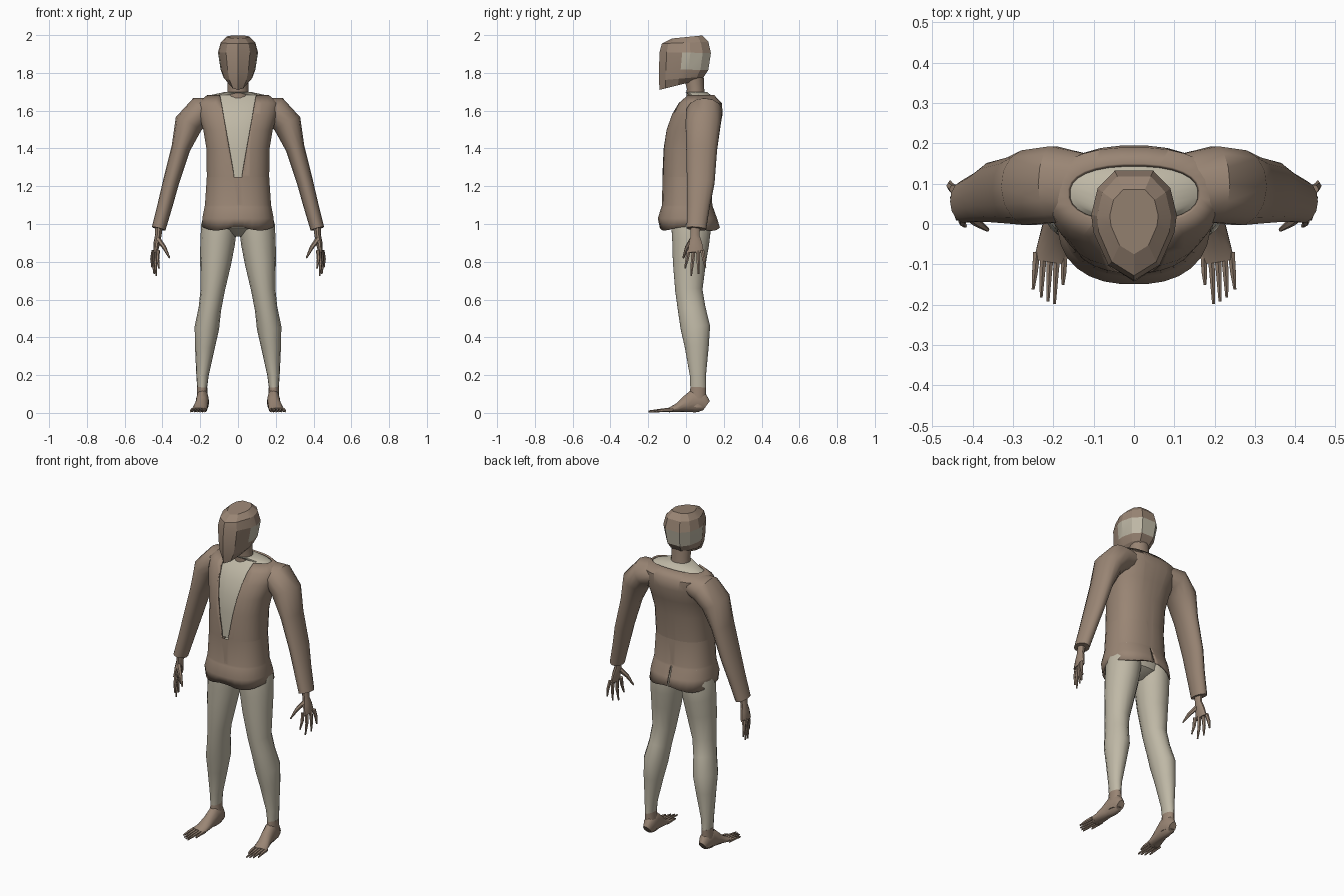
import bpy, bmesh, math
from mathutils import Vector

cube = bpy.data.objects.get("Cube")
if cube:
    bpy.data.objects.remove(cube, do_unlink=True)


def material(name, rgb):
    m = bpy.data.materials.new(name)
    m.use_nodes = True
    m.diffuse_color = (*rgb, 1)
    bsdf = m.node_tree.nodes["Principled BSDF"]
    bsdf.inputs["Base Color"].default_value = (*rgb, 1)
    bsdf.inputs["Roughness"].default_value = 0.8
    return m


BROWN = material("warm brown", (0.32, 0.235, 0.175))
CREAM = material("pale cream", (0.52, 0.48, 0.38))


def loft(rings, caps=True):
    """Skin a list of equally long point rings."""
    bm = bmesh.new()
    rows = [[bm.verts.new(p) for p in ring] for ring in rings]
    n = len(rows[0])
    for a, b in zip(rows, rows[1:]):
        for i in range(n):
            j = (i + 1) % n
            bm.faces.new((a[i], a[j], b[j], b[i]))
    if caps:
        bm.faces.new(rows[0])
        bm.faces.new(rows[-1])
    bmesh.ops.recalc_face_normals(bm, faces=bm.faces)
    return bm


def finish(bm, name, mats, mirror=False, angle=40):
    me = bpy.data.meshes.new(name)
    bm.to_mesh(me)
    bm.free()
    for m in mats:
        me.materials.append(m)
    me.shade_smooth()
    me.set_sharp_from_angle(angle=math.radians(angle))
    ob = bpy.data.objects.new(name, me)
    bpy.context.collection.objects.link(ob)
    if mirror:
        ob.modifiers.new("Mirror", "MIRROR").use_mirror_merge = False
    return ob


def tube(name, path, mat, ref=(0, 1, 0), sides=14, mirror=True):
    """Path rows are x, y, z, radius across, radius along ref."""
    pts = [Vector(p[:3]) for p in path]
    rings = []
    for k, p in enumerate(path):
        t = (pts[min(k + 1, len(pts) - 1)] - pts[max(k - 1, 0)]).normalized()
        b = Vector(ref)
        b = (b - t * b.dot(t)).normalized()
        a = t.cross(b)
        angles = [math.tau * i / sides for i in range(sides)]
        rings.append([pts[k] + a * p[3] * math.cos(u) + b * p[4] * math.sin(u) for u in angles])
    return finish(loft(rings), name, [mat], mirror)


def body_ring(z, front, back, rx, inset=0, sides=28, power=0.85):
    """Horizontal rounded section between a front and a back depth."""
    ring = []
    for i in range(sides):
        u = math.tau * (i + 0.5) / sides
        c, s = math.cos(u), math.sin(u)
        x = math.copysign(abs(c) ** power, c) * (rx - inset)
        y = math.copysign(abs(s) ** power, s) * ((back - front) / 2 - inset)
        ring.append((x, (front + back) / 2 + y, z))
    return ring


def cut_opening(bm, planes, inside):
    """Slice along planes, then remove the faces that lie inside."""
    for co, no in planes:
        geom = bm.verts[:] + bm.edges[:] + bm.faces[:]
        bmesh.ops.bisect_plane(bm, geom=geom, plane_co=co, plane_no=no)
    doomed = [f for f in bm.faces if inside(f.calc_center_median())]
    bmesh.ops.delete(bm, geom=doomed, context="FACES")


# Jacket body: height, front, back, half width
torso = [(0.975, -0.14, 0.18, 0.19), (1.03, -0.15, 0.165, 0.19), (1.1, -0.128, 0.14, 0.176),
         (1.25, -0.125, 0.135, 0.166), (1.4, -0.122, 0.147, 0.168), (1.5, -0.108, 0.17, 0.185),
         (1.58, -0.08, 0.195, 0.21), (1.64, -0.045, 0.19, 0.215), (1.682, 0.0, 0.15, 0.165)]
bm = loft([body_ring(*row) for row in torso], caps=False)
for v in bm.verts:
    if v.co.z < 1:
        v.co.z += 0.01 * math.cos(4 * math.atan2(v.co.y, v.co.x))

# Neckline opening and back vent
slope = 0.175
v_half = lambda z: 0.02 + slope * (z - 1.25)
cut_opening(bm, [((0.02, 0, 1.25), (1, 0, -slope)), ((-0.02, 0, 1.25), (-1, 0, -slope)),
                 ((0, 0, 1.25), (0, 0, 1))],
            lambda c: c.y < 0.06 and c.z > 1.25 and abs(c.x) < v_half(c.z))
cut_opening(bm, [((0.006, 0, 0), (1, 0, 0)), ((-0.006, 0, 0), (1, 0, 0)), ((0, 0, 1.09), (0, 0, 1))],
            lambda c: c.y > 0.06 and c.z < 1.09 and abs(c.x) < 0.006)
jacket = finish(bm, "jacket_body", [BROWN])
thick = jacket.modifiers.new("Thickness", "SOLIDIFY")
thick.thickness = 0.01
thick.offset = -1

# Shirt under the jacket, closing in to the neck
shirt = [body_ring(*row, inset=0.017) for row in torso[3:]]
shirt.append(body_ring(1.70, -0.005, 0.11, 0.065))
finish(loft(shirt), "shirt", [CREAM])

# Sleeves
tube("sleeves", [(0.12, 0.09, 1.605, 0.065, 0.085), (0.2, 0.098, 1.595, 0.08, 0.097),
                 (0.262, 0.09, 1.53, 0.076, 0.095), (0.303, 0.083, 1.4, 0.05, 0.084),
                 (0.355, 0.078, 1.22, 0.043, 0.075), (0.386, 0.066, 1.1, 0.04, 0.062),
                 (0.42, 0.055, 0.975, 0.037, 0.053)], BROWN)

# Hands
tube("palms", [(0.418, 0.05, 0.99, 0.02, 0.027), (0.422, 0.048, 0.94, 0.017, 0.024),
               (0.43, 0.05, 0.9, 0.017, 0.036), (0.437, 0.052, 0.85, 0.012, 0.045)],
     BROWN, sides=10)
fingers = [((0.424, 0.015), (0.418, -0.005, 0.765)), ((0.433, 0.04), (0.432, 0.027, 0.725)),
           ((0.441, 0.064), (0.444, 0.066, 0.735)), ((0.447, 0.086), (0.455, 0.103, 0.77))]
for i, (base, tip) in enumerate(fingers):
    mid = (Vector((*base, 0.86)) + Vector(tip)) / 2 + Vector((0.005, 0, 0))
    tube(f"fingers_{i + 1}", [(*base, 0.86, 0.011, 0.012), (*mid, 0.009, 0.01),
                              (*tip, 0.004, 0.005)], BROWN, sides=6)
tube("thumbs", [(0.423, 0.035, 0.92, 0.014, 0.016), (0.39, 0.005, 0.875, 0.011, 0.012),
                (0.362, -0.015, 0.82, 0.004, 0.005)], BROWN, sides=6)

# Hips and legs
hips = [(1.15, -0.08, 0.11, 0.14), (1.05, -0.08, 0.125, 0.165),
        (0.975, -0.07, 0.12, 0.12), (0.935, -0.02, 0.06, 0.03)]
finish(loft([body_ring(*row) for row in hips]), "hips", [CREAM])
tube("legs", [(0.09, 0.025, 1.08, 0.08, 0.1), (0.1, 0.028, 0.99, 0.095, 0.108),
              (0.108, 0.025, 0.9, 0.092, 0.1), (0.118, 0.018, 0.8, 0.083, 0.09),
              (0.134, 0.015, 0.65, 0.064, 0.074), (0.149, 0.03, 0.55, 0.06, 0.075),
              (0.165, 0.05, 0.45, 0.065, 0.08), (0.175, 0.057, 0.35, 0.053, 0.065),
              (0.188, 0.063, 0.2, 0.033, 0.044), (0.19, 0.065, 0.13, 0.026, 0.043)], CREAM)

# Feet with separate toes
tube("ankles", [(0.19, 0.065, 0.137, 0.027, 0.043), (0.189, 0.063, 0.09, 0.029, 0.044),
                (0.188, 0.06, 0.03, 0.032, 0.044)], BROWN)
tube("feet", [(0.186, 0.108, 0.038, 0.03, 0.022), (0.186, 0.085, 0.055, 0.053, 0.032),
              (0.188, 0.04, 0.064, 0.062, 0.034), (0.192, 0, 0.045, 0.043, 0.034),
              (0.2, -0.05, 0.025, 0.022, 0.039), (0.207, -0.092, 0.015, 0.012, 0.042)],
     BROWN, ref=(1, 0, 0))
tips = [(0.176, -0.15), (0.197, -0.198), (0.213, -0.192), (0.23, -0.182), (0.25, -0.162)]
for i, (x, y) in enumerate(tips):
    base = 0.173 + 0.017 * i
    tube(f"toes_{i + 1}", [(base, -0.07, 0.016, 0.012, 0.01), ((base + x) / 2, -0.12, 0.014, 0.01, 0.008),
                           (x, y, 0.008, 0.005, 0.004)], BROWN, ref=(1, 0, 0), sides=6)

# Neck
tube("neck", [(0, 0.052, 1.66, 0.06, 0.052), (0, 0.05, 1.72, 0.055, 0.047),
              (0, 0.04, 1.79, 0.058, 0.055)], BROWN, mirror=False)

# Head: a wedge-faced outline scaled through the heights, pale band around the back
half = [(0, -1), (0.6, -0.72), (0.95, -0.12), (1, 0.2), (0.85, 0.68), (0.45, 1)]
outline = half + [(-x, y) for x, y in reversed(half[1:])]
# Rows: front height, back height, half width, front, back
levels = [(1.71, 1.765, 0.045, -0.14, 0.08), (1.76, 1.78, 0.075, -0.143, 0.095),
          (1.82, 1.815, 0.092, -0.143, 0.118), (1.91, 1.905, 0.106, -0.14, 0.132),
          (1.955, 1.965, 0.092, -0.128, 0.118), (1.982, 1.998, 0.06, -0.075, 0.085)]
rings = []
for zf, zb, rx, front, back in levels:
    rings.append([(x * rx, front + (y + 1) / 2 * (back - front), zf + (y + 1) / 2 * (zb - zf))
                  for x, y in outline])
bm = loft(rings)
for f in bm.faces:
    c = f.calc_center_median()
    f.material_index = int(1.82 < c.z < 1.9 and c.y > -0.01)
finish(bm, "head", [BROWN, CREAM], angle=18)
